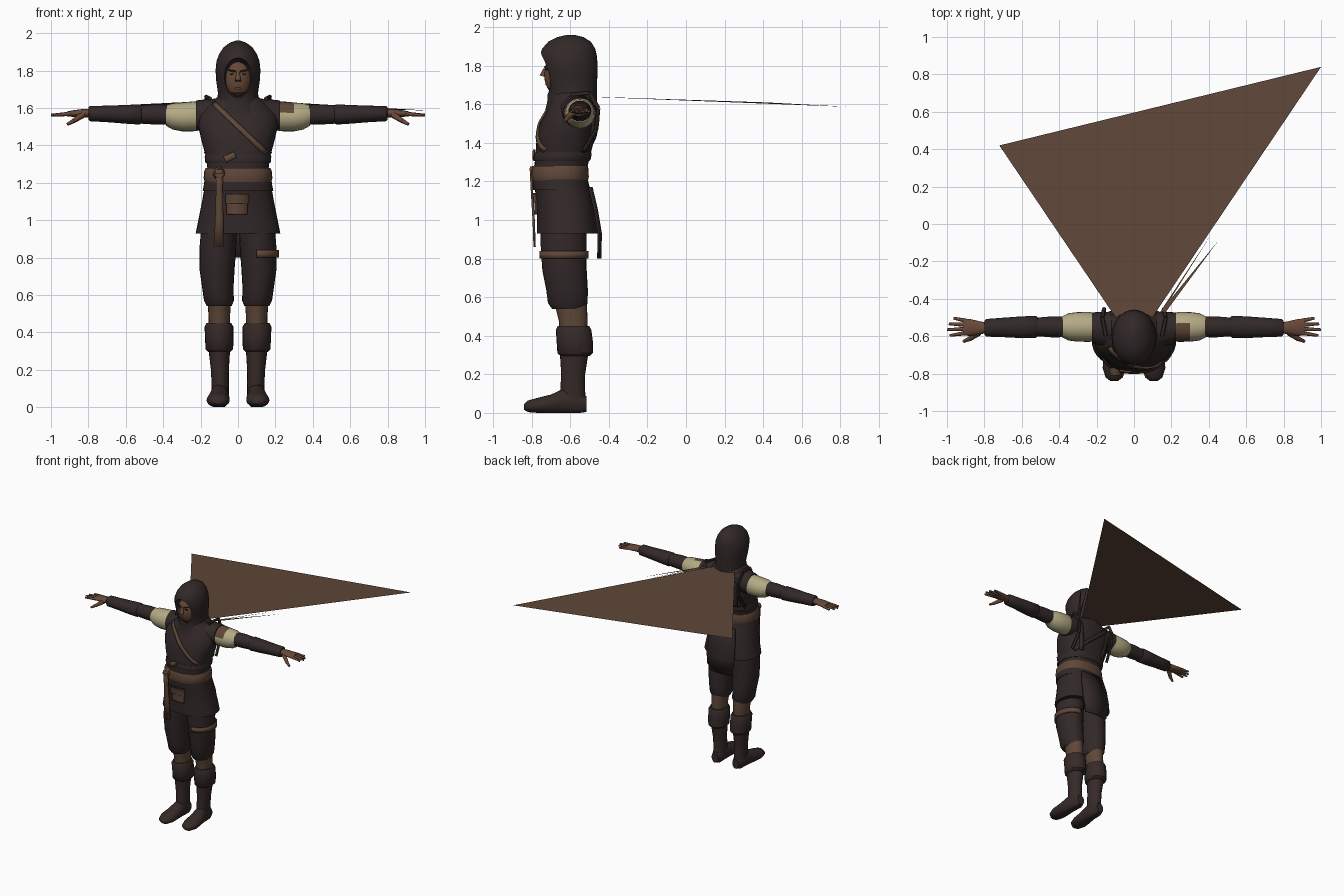
import bpy, bmesh, math
from mathutils import Vector, Matrix
from mathutils.bvhtree import BVHTree

cube = bpy.data.objects.get("Cube")
if cube:
    bpy.data.objects.remove(cube, do_unlink=True)


def material(name, r, g, b):
    m = bpy.data.materials.new(name)
    m.use_nodes = True
    m.diffuse_color = (r, g, b, 1)
    node = next(n for n in m.node_tree.nodes if n.type == 'BSDF_PRINCIPLED')
    node.inputs["Base Color"].default_value = (r, g, b, 1)
    node.inputs["Roughness"].default_value = 0.9
    return m


CLOTH = material("dark cloth", .032, .021, .021)
BOOT = material("boot leather", .036, .023, .021)
BROWN = material("brown leather", .115, .063, .04)
SKIN = material("skin", .135, .065, .038)
CREAM = material("cream linen", .45, .40, .23)
HAIR = material("dark hair", .03, .017, .012)
made = []


def finish(name, bm, *mats):
    bmesh.ops.recalc_face_normals(bm, faces=bm.faces)
    me = bpy.data.meshes.new(name)
    bm.to_mesh(me)
    bm.free()
    for m in mats:
        me.materials.append(m)
    ob = bpy.data.objects.new(name, me)
    bpy.context.collection.objects.link(ob)
    made.append(ob)
    return ob


def loft(name, mats, rings, axis='z', side=1, seg=24, p=1.0, rule=None, floor=False):
    """Skin rings of (position, centre a, centre b, radius a, radius b) along an axis."""
    bm, loops = bmesh.new(), []
    for pos, a, b, ra, rb in rings:
        loop = []
        for i in range(seg):
            t = math.tau * i / seg
            c, s = math.cos(t), math.sin(t)
            u = a + ra * math.copysign(abs(c) ** p, c)
            v = b + rb * math.copysign(abs(s) ** p, s)
            co = {'z': (u, v, pos), 'x': (pos, u, v), 'y': (u, pos, v)}[axis]
            loop.append(bm.verts.new((co[0] * side, co[1], max(co[2], 0) if floor else co[2])))
        loops.append(loop)
    for lo, hi in zip(loops, loops[1:]):
        for i in range(seg):
            j = (i + 1) % seg
            bm.faces.new((lo[i], lo[j], hi[j], hi[i]))
    bm.faces.new(loops[0])
    bm.faces.new(loops[-1])
    if rule:
        for f in bm.faces:
            f.material_index = rule(f.calc_center_median())
    return finish(name, bm, *mats)


def limb(name, mat, p, q, r1, r2, seg=10):
    p, q = Vector(p), Vector(q)
    turn = (q - p).to_track_quat('Z', 'Y').to_matrix().to_4x4()
    bm = bmesh.new()
    bmesh.ops.create_cone(bm, cap_ends=True, segments=seg, radius1=r1, radius2=r2,
                          depth=(q - p).length, matrix=Matrix.Translation((p + q) / 2) @ turn)
    return finish(name, bm, mat)


def ball(name, mats, centre, radii, rule=None):
    bm = bmesh.new()
    bmesh.ops.create_uvsphere(bm, u_segments=28, v_segments=20, radius=1,
                              matrix=Matrix.Translation(centre) @ Matrix.Diagonal((*radii, 1)))
    if rule:
        for f in bm.faces:
            f.material_index = rule(f.calc_center_median())
    return finish(name, bm, *mats)


def sheet(name, mat, rows, thick=0):
    bm = bmesh.new()
    grid = [[bm.verts.new(v) for v in row] for row in rows]
    for a, b in zip(grid, grid[1:]):
        for i in range(len(a) - 1):
            bm.faces.new((a[i], a[i + 1], b[i + 1], b[i]))
    ob = finish(name, bm, mat)
    if thick:
        mod = ob.modifiers.new("thickness", 'SOLIDIFY')
        mod.thickness, mod.offset = thick, 0
    return ob


def drape(name, mat, target, start, end, width, back=False, steps=14):
    """Lay a strap given by its (x, z) ends on the front or back of a part."""
    tree = BVHTree.FromPolygons([v.co for v in target.data.vertices],
                                [f.vertices for f in target.data.polygons])
    a, b = Vector(start), Vector(end)
    off = (b - a).orthogonal().normalized() * width / 2
    d = -1 if back else 1
    rows = []
    for i in range(steps + 1):
        mid, row = a.lerp(b, i / steps), []
        for k in (-1, 0, 1):
            q = mid + off * k
            hit = tree.ray_cast(Vector((q.x, -2 * d, q.y)), Vector((0, d, 0)))[0]
            row.append((q.x, (hit.y if hit else -.6) - .006 * d, q.y))
        rows.append(row)
    return sheet(name, mat, rows, .01)


# Torso, skirt and belt
torso = loft("tunic", [CLOTH], [
    (1.18, 0, -.65, .165, .135), (1.27, 0, -.65, .163, .137), (1.34, 0, -.638, .172, .143),
    (1.42, 0, -.625, .194, .15), (1.5, 0, -.61, .212, .148), (1.56, 0, -.59, .21, .135),
    (1.61, 0, -.585, .17, .122), (1.65, 0, -.585, .12, .11), (1.68, 0, -.585, .09, .09)],
    seg=36, p=.85)
skirt = loft("skirt", [CLOTH], [
    (.93, 0, -.615, .226, .158), (1, 0, -.618, .212, .155), (1.1, 0, -.628, .192, .148),
    (1.17, 0, -.642, .18, .143), (1.22, 0, -.652, .172, .14)], seg=36, p=.85)
loft("tunic_hem", [CLOTH], [
    (1.155, 0, -.645, .189, .147), (1.18, 0, -.65, .184, .146), (1.23, 0, -.653, .177, .142)],
    seg=36, p=.85)
loft("belt", [BROWN], [
    (1.205, 0, -.653, .178, .145), (1.225, 0, -.653, .184, .149), (1.265, 0, -.653, .18, .147),
    (1.28, 0, -.652, .172, .143)], seg=36, p=.85)
loft("rib_strap", [CLOTH], [
    (1.305, 0, -.645, .172, .144), (1.315, 0, -.643, .177, .149), (1.34, 0, -.638, .178, .149),
    (1.35, 0, -.637, .175, .146)], seg=36, p=.85)
limb("belt_knot", BROWN, (-.1, -.77, 1.25), (-.1, -.81, 1.25), .036, .026, 12)
sheet("belt_tail", BROWN, [[(x - w, y, z), (x + w, y, z)] for x, w, y, z in (
    (-.1, .02, -.805, 1.27), (-.1, .018, -.8, 1.17), (-.1, .022, -.79, 1), (-.103, .028, -.785, .86))], .012)
drape("pouch", BROWN, skirt, (-.005, 1.135), (-.005, 1.03), .11)
drape("pouch_flap", BROWN, skirt, (-.005, 1.14), (-.005, 1.09), .125).location.y = -.006
drape("chest_patch", BROWN, torso, (-.07, 1.325), (-.015, 1.35), .035).location.y = -.005
sheet("back_flap", CLOTH, [[(-w, y, z), (0, y + .01, z), (w, y, z)] for w, y, z in (
    (.1, -.5, 1.17), (.12, -.472, 1.05), (.125, -.452, .93), (.1, -.455, .8))], .012)

# Slings across the chest and back
drape("chest_sling", BROWN, torso, (-.13, 1.625), (.15, 1.36), .026)
drape("back_sling", CLOTH, torso, (-.13, 1.6), (.15, 1.36), .03, back=True)
for s in (-1, 1):
    drape("shoulder_harness", CLOTH, torso, (s * .14, 1.6), (s * .1, 1.36), .03, back=True)
    loop = [(.15, -.6, 1.65), (.17, -.5, 1.66), (.16, -.455, 1.58), (.16, -.465, 1.47), (.17, -.53, 1.36)]
    for a, b in zip(loop, loop[1:]):
        limb("harness_loop", CLOTH, (s * a[0], *a[1:]), (s * b[0], *b[1:]), .011, .011, 8)

# Hood with an open front
hood = loft("hood", [CLOTH], [
    (1.57, 0, -.6, .15, .13), (1.62, 0, -.59, .115, .128), (1.68, 0, -.59, .107, .128),
    (1.74, 0, -.598, .116, .138), (1.8, 0, -.605, .12, .147), (1.85, 0, -.61, .115, .148),
    (1.89, 0, -.608, .1, .137), (1.925, 0, -.604, .076, .11), (1.948, 0, -.6, .045, .07),
    (1.96, 0, -.598, .012, .02)], seg=40)
cutter = ball("hood_cutter", [CLOTH], (0, -.78, 1.755), (.083, .14, .115))
cutter.hide_render = True
mod = hood.modifiers.new("face opening", 'BOOLEAN')
mod.operation, mod.object, mod.solver = 'DIFFERENCE', cutter, 'EXACT'
bpy.context.view_layer.objects.active = hood
bpy.ops.object.modifier_apply(modifier=mod.name)
made.remove(cutter)
bpy.data.objects.remove(cutter, do_unlink=True)

# Face
ball("face", [SKIN, HAIR], (0, -.65, 1.75), (.078, .085, .112),
     lambda c: int(c.y < -.66 and abs(c.x) < .04 and c.z < 1.69))
limb("nose", SKIN, (0, -.728, 1.79), (0, -.742, 1.745), .008, .018)
ball("lips", [SKIN], (0, -.718, 1.705), (.024, .012, .008))
for s in (-1, 1):
    ball("eye", [HAIR], (s * .03, -.721, 1.782), (.013, .007, .006))
    limb("brow", HAIR, (s * .012, -.731, 1.795), (s * .05, -.715, 1.802), .005, .004, 6)

for s in (-1, 1):
    # Legs and boots
    loft("trousers", [CLOTH], [
        (.54, .1, -.61, .066, .085), (.57, .102, -.613, .08, .103), (.64, .108, -.617, .084, .108),
        (.74, .112, -.63, .094, .115), (.85, .108, -.635, .098, .118), (.97, .1, -.635, .096, .12)],
        side=s)
    loft("knee_wrap", [BROWN], [(.4, .1, -.585, .056, .07), (.48, .1, -.585, .057, .075),
                                (.58, .1, -.6, .064, .085)], side=s)
    loft("boot_cuff", [BOOT], [
        (.295, .1, -.575, .058, .075), (.31, .1, -.575, .074, .092), (.37, .1, -.577, .076, .094),
        (.43, .102, -.583, .077, .092), (.45, .102, -.583, .066, .082)], side=s)
    loft("boot_shaft", [BOOT], [(.05, .095, -.582, .046, .065), (.12, .095, -.588, .046, .064),
                                (.2, .097, -.585, .048, .062), (.31, .1, -.58, .058, .074)], side=s)
    loft("boot_foot", [BOOT], [
        (-.84, .106, .03, .02, .014), (-.82, .106, .034, .046, .03), (-.77, .106, .038, .062, .04),
        (-.7, .103, .045, .058, .05), (-.63, .098, .06, .048, .068), (-.55, .095, .05, .045, .06),
        (-.515, .095, .045, .03, .04)], axis='y', side=s, floor=True)

    # Arms
    loft("sleeve", [CREAM, BROWN], [
        (.18, -.555, 1.555, .07, .072), (.24, -.55, 1.555, .08, .08), (.3, -.55, 1.552, .079, .077),
        (.35, -.55, 1.555, .073, .07), (.385, -.55, 1.56, .056, .055)], axis='x', side=s,
        rule=lambda c: int(c.x > 0 and c.x < .31 and c.z > 1.58 and c.y < -.53))
    loft("shoulder_cover", [CLOTH], [
        (.12, -.57, 1.565, .1, .085), (.18, -.56, 1.56, .09, .085), (.225, -.555, 1.56, .082, .08)],
        axis='x', side=s)
    loft("upper_sleeve", [CLOTH], [
        (.36, -.55, 1.563, .055, .053), (.44, -.55, 1.565, .056, .054), (.5, -.55, 1.565, .051, .05),
        (.54, -.55, 1.565, .05, .048)], axis='x', side=s)
    loft("bracer", [CLOTH], [
        (.515, -.55, 1.565, .05, .046), (.525, -.55, 1.565, .059, .054), (.6, -.552, 1.566, .058, .05),
        (.7, -.553, 1.568, .052, .044), (.79, -.555, 1.57, .047, .041), (.8, -.555, 1.57, .036, .034)],
        axis='x', side=s)
    loft("palm", [SKIN], [
        (.78, -.555, 1.572, .027, .024), (.83, -.555, 1.572, .036, .022), (.88, -.553, 1.57, .046, .018),
        (.915, -.55, 1.568, .044, .013)], axis='x', side=s, seg=16)
    for k, tip in enumerate((.965, .99, 1, .985)):
        limb("finger", SKIN, (s * .9, -.517 - .022 * k, 1.568), (s * tip, -.503 - .031 * k, 1.562), .012, .007, 8)
    limb("thumb", SKIN, (s * .83, -.58, 1.563), (s * .88, -.615, 1.53), .018, .013, 8)
    limb("thumb_tip", SKIN, (s * .875, -.612, 1.533), (s * .912, -.628, 1.512), .013, .008, 8)

# Strap round the outer half of the left thigh
sheet("thigh_strap", BROWN, [
    [(.11 + .104 * math.cos(t), -.633 + .123 * math.sin(t), z) for t in
     (math.pi * (k / 16 - .53) for k in range(18))] for z in (.8, .84)], .009)

# Large flat sheet reaching out behind the neck, with thin slivers beside it
sheet("great_sheet", BROWN, [[(0, -.645, 1.645), (-.72, .42, 1.61)], [(0, -.645, 1.645), (1, .84, 1.587)]])
for end, w in (((.45, -.09, 1.615), .03), ((.41, -.06, 1.62), .012)):
    bm = bmesh.new()
    bm.faces.new([bm.verts.new(v) for v in ((.14, -.47, 1.63), (.14 + w, -.47, 1.63), end)])
    finish("loose_sliver", bm, BROWN)

# Smooth shading with sharp edges kept
bpy.ops.object.select_all(action='DESELECT')
for ob in made:
    if ob.name != "great_sheet":
        ob.select_set(True)
bpy.context.view_layer.objects.active = torso
bpy.ops.object.shade_smooth_by_angle(angle=math.radians(45))
